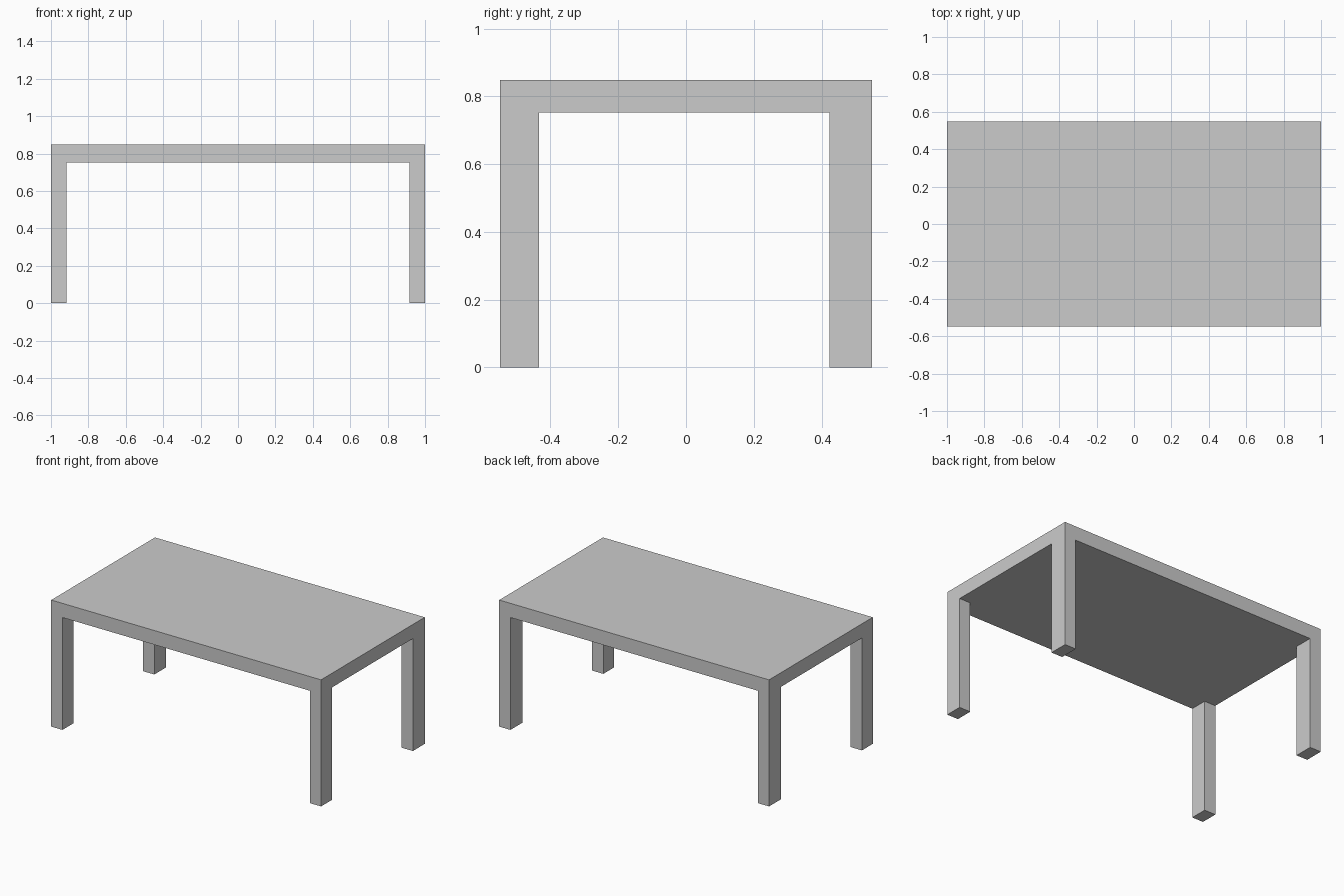
import bpy
import bmesh

if "Cube" in bpy.data.objects:
    bpy.data.objects.remove(bpy.data.objects["Cube"])

# Cut positions: table edges and inner leg faces (back legs slightly deeper)
XS = (-1.0, -0.917, 0.917, 1.0)
YS = (-0.549, -0.434, 0.423, 0.549)
UNDERSIDE, TOP = 0.753, 0.848

bm = bmesh.new()

# Underside, divided so each corner cell is a leg footprint
verts = [[bm.verts.new((x, y, UNDERSIDE)) for y in YS] for x in XS]
cells = {}
for i in range(3):
    for j in range(3):
        cells[i, j] = bm.faces.new((verts[i][j], verts[i][j + 1],
                                    verts[i + 1][j + 1], verts[i + 1][j]))


def extrude(faces, dz, keep):
    """Extrude faces vertically by dz, optionally keeping the originals."""
    ext = bmesh.ops.extrude_face_region(bm, geom=faces, use_keep_orig=keep)
    moved = [g for g in ext["geom"] if isinstance(g, bmesh.types.BMVert)]
    bmesh.ops.translate(bm, verts=moved, vec=(0, 0, dz))
    if not keep:
        bmesh.ops.delete(bm, geom=[f for f in faces if f.is_valid], context="FACES_ONLY")


# Tabletop slab
extrude(list(cells.values()), TOP - UNDERSIDE, True)

# Four corner legs
for i in (0, 2):
    for j in (0, 2):
        extrude([cells[i, j]], -UNDERSIDE, False)

bmesh.ops.recalc_face_normals(bm, faces=bm.faces)
mesh = bpy.data.meshes.new("table")
bm.to_mesh(mesh)
bm.free()
table = bpy.data.objects.new("table", mesh)
bpy.context.collection.objects.link(table)
